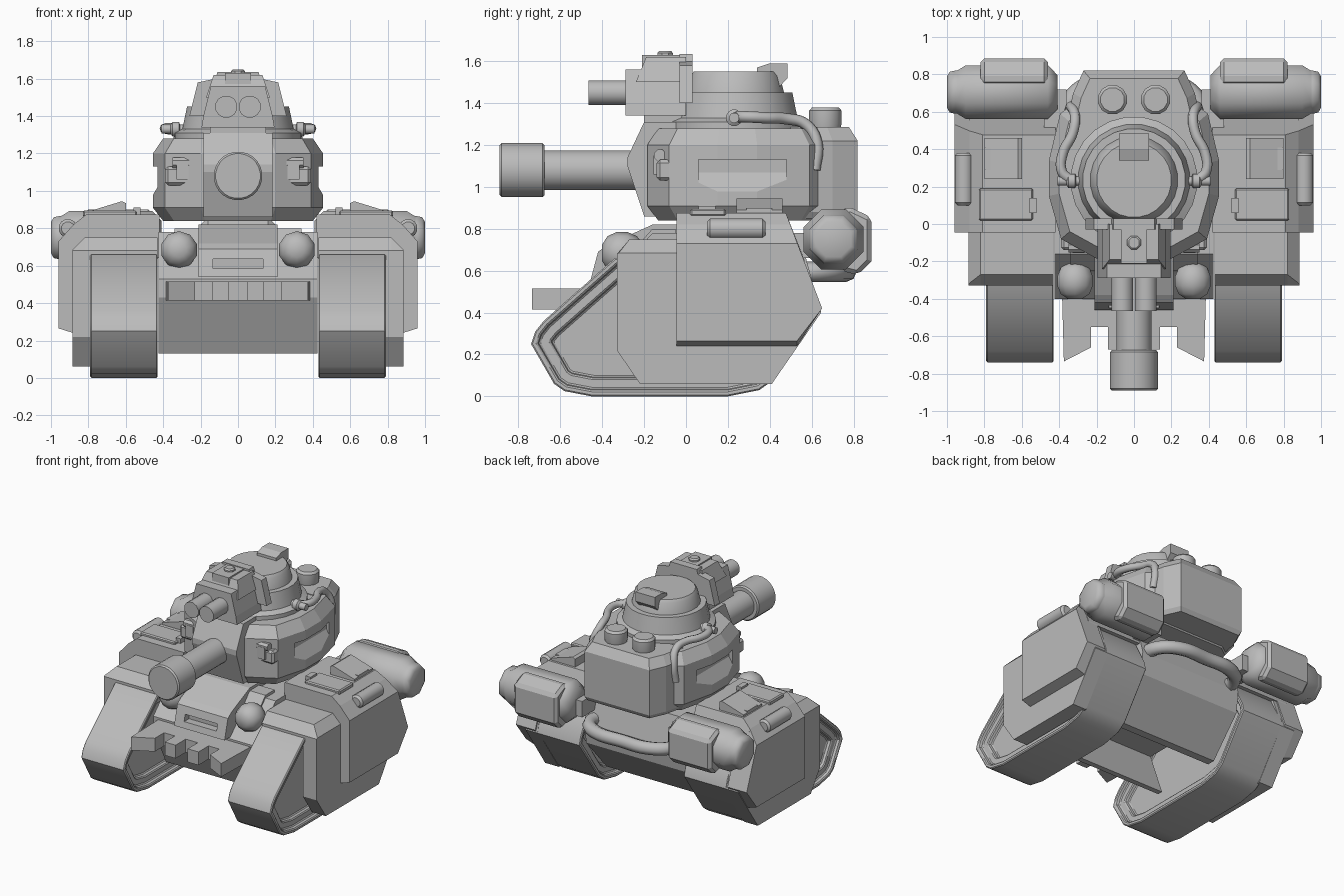
import bpy, bmesh, math

if "Cube" in bpy.data.objects:
    bpy.data.objects.remove(bpy.data.objects["Cube"])

grey = bpy.data.materials.new("plain grey")
grey.diffuse_color = (0.5, 0.5, 0.5, 1)
grey.use_nodes = True
grey.node_tree.nodes["Principled BSDF"].inputs["Base Color"].default_value = grey.diffuse_color


def put(axis, u, v, t):
    return {'x': (t, u, v), 'y': (u, t, v), 'z': (u, v, t)}[axis]


def finish(ob, mirror=False, bevel=0):
    ob.data.materials.append(grey)
    if mirror:
        ob.modifiers.new("mirror", 'MIRROR')
    if bevel:
        m = ob.modifiers.new("bevel", 'BEVEL')
        m.width, m.segments, m.limit_method = bevel, 1, 'ANGLE'
        m.angle_limit = math.radians(50)
    return ob


def loft(name, sections, mirror=False, bevel=0, insets=(), angle=0):
    """Skin a list of closed sections and cap both ends; angle 0 gives flat faces."""
    bm = bmesh.new()
    rings = [[bm.verts.new(p) for p in s] for s in sections]
    n = len(rings[0])
    for a, b in zip(rings, rings[1:]):
        for i in range(n):
            j = (i + 1) % n
            bm.faces.new((a[i], a[j], b[j], b[i]))
    caps = [bm.faces.new(rings[0]), bm.faces.new(rings[-1])]
    bmesh.ops.recalc_face_normals(bm, faces=bm.faces)
    for width, depth in insets:
        bmesh.ops.inset_individual(bm, faces=caps, thickness=width, depth=-depth, use_even_offset=True)
    me = bpy.data.meshes.new(name)
    bm.to_mesh(me)
    bm.free()
    if angle:
        me.shade_smooth()
        me.set_sharp_from_angle(angle=math.radians(angle))
    ob = bpy.data.objects.new(name, me)
    bpy.context.collection.objects.link(ob)
    return finish(ob, mirror, bevel)


def prism(name, pts, lo, hi, axis, **kw):
    return loft(name, [[put(axis, u, v, t) for u, v in pts] for t in (lo, hi)], **kw)


def box(name, x, y, z, **kw):
    return prism(name, [(x[0], y[0]), (x[1], y[0]), (x[1], y[1]), (x[0], y[1])], z[0], z[1], 'z', **kw)


def lathe(name, profile, center, axis, n=24, angle=35, **kw):
    """Profile is (radius, distance along axis); center is the other two coordinates."""
    ang = [(i + 0.5) * 2 * math.pi / n for i in range(n)]
    return loft(name, [[put(axis, center[0] + r * math.cos(a), center[1] + r * math.sin(a), t)
                        for a in ang] for r, t in profile], angle=angle, **kw)


def both(half):
    """Mirror a half outline across the first coordinate."""
    return half + [(-u, v) for u, v in reversed(half)]


def pipe(name, pts, r, mirror=False):
    cu = bpy.data.curves.new(name, 'CURVE')
    cu.dimensions = '3D'
    cu.bevel_depth, cu.bevel_resolution, cu.resolution_u = r, 2, 5
    cu.use_fill_caps = True
    sp = cu.splines.new('BEZIER')
    sp.bezier_points.add(len(pts) - 1)
    for bp, p in zip(sp.bezier_points, pts):
        bp.co = p
        bp.handle_left_type = bp.handle_right_type = 'AUTO'
    ob = bpy.data.objects.new(name, cu)
    bpy.context.collection.objects.link(ob)
    return finish(ob, mirror)


# Tracks with recessed sides
track = [(-.74, .25), (-.72, .31), (-.68, .36), (-.34, .66), (.45, .70), (.52, .67), (.63, .46),
         (.645, .40), (.42, .08), (.35, .03), (.2, 0), (-.45, 0), (-.58, .025), (-.63, .06)]
prism("track", track, .43, .79, 'x', mirror=True, bevel=.014,
      insets=((.028, 0), (.008, .03), (.05, 0), (.008, .03)), angle=40)


# Side armour with sloped upper edge, and front fender step
def armour(x, top, front):
    return [(x, y, z) for y, z in ((-.33, min(top, .68)), (-.33, .22), (-.22, .06), (.41, .06), (.645, .40),
                                   (.55, .66), (.48, top), (front, top))]


loft("side_armour", [armour(.77, .75, -.27), armour(.82, .75, -.27), armour(.885, .685, -.32)], mirror=True)
prism("front_fender", [(-.33, .65), (-.33, .68), (-.27, .75), (0, .75), (0, .65)],
      .43, .80, 'x', mirror=True)


# Main fender and outer skirt
def side(x, top, low):
    back = lambda z: .65 - (z - .42) * .38
    pts = [(-.045, low), (back(low) if low > .42 else .53, low),
           (back(max(low, .42)), max(low + .01, .42)), (back(top), top), (-.045, top)]
    return [(x, y, z) for y, z in pts]


loft("fender", [side(.42, .875, .64), side(.81, .875, .64), side(.88, .82, .64)], mirror=True)
loft("outer_skirt", [side(.80, .80, .24), side(.88, .82, .24), side(.96, .73, .265)], mirror=True)
lathe("fender_grip", [(.035, .10), (.05, .115), (.05, .365), (.035, .38)], (.91, .80), 'y', 12, mirror=True)

# Fender hatches
prism("raised_hatch", [(.60, .87), (.60, .935), (.62, .945), (.80, .89), (.80, .87)],
      .24, .46, 'y', mirror=True)
box("raised_hatch_tab", (.62, .80), (.29, .41), (.87, .90), mirror=True)
box("flat_hatch", (.54, .83), (.02, .19), (.86, .895), mirror=True, bevel=.008)
box("hatch_latch", (.52, .56), (.06, .14), (.86, .91), mirror=True)

# Hull shell, open underneath
prism("hull", [(-.40, .43), (-.25, .13), (-.21, .13), (-.33, .46), (.44, .46), (.28, .13), (.34, .13),
               (.58, .40), (.60, .56), (.54, .78), (-.16, .78), (-.27, .66), (-.40, .53)],
      -.425, .425, 'x')
box("turret_ring", (-.2, .2), (.05, .45), (.77, .86), bevel=.04)

# Nose block with slot, headlights, shoulders
nose = prism("nose_block", [(-.46, .54), (-.42, .69), (-.38, .72), (-.16, .82), (.1, .82), (.1, .54)],
             -.21, .21, 'x')
slot = box("slot_cutter", (-.135, .135), (-.6, -.39), (.585, .635))
lathe("headlight", [(.04, -.40), (.08, -.375), (.10, -.33), (.10, -.28), (.08, -.235), (.05, -.21)],
      (.315, .685), 'y', 10, mirror=True, angle=50)
prism("front_shoulder", [(-.27, .60), (-.25, .70), (-.16, .80), (-.05, .80), (-.05, .60)],
      .21, .34, 'x', mirror=True)

# Toothed bumper
prism("bumper", both([(.05, -.55), (.05, -.67), (.14, -.67), (.14, -.55), (.23, -.55), (.23, -.66),
                      (.375, -.735), (.385, -.36)]), .415, .515, 'z')

# Rear tanks, armour and bumper pipe
lathe("rear_tank", [(.10, .41), (.155, .46), (.155, .90), (.125, .945), (.125, .955), (.118, .985), (.09, 1)],
      (.705, .75), 'x', 8, mirror=True, angle=50)
prism("tank_armour", [(.74, .90), (.79, .90), (.885, .855), (.885, .645), (.82, .58), (.74, .60)],
      .46, .82, 'x', mirror=True, bevel=.02)
pipe("rear_pipe", [(-.36, .5, .595), (-.34, .66, .595), (-.22, .75, .595), (0, .76, .595), (.22, .75, .595),
                   (.34, .66, .595), (.36, .5, .595)], .048)
box("tank_bracket", (.36, .48), (.5, .72), (.66, .78), mirror=True)

# Turret drum and rear bustle
plan = both([(.20, -.185), (.39, -.08), (.455, .15), (.455, .34), (.395, .59), (.30, .66)])
rear = both([(.37, .50), (.325, .70), (.27, .82)])


def level(pts, s, z, cy):
    return [(x * s, cy + (y - cy) * s, z) for x, y in pts]


turret = loft("turret", [level(plan, s, z, .25) for s, z in
                         ((.88, .84), (1, .91), (1, 1.20), (.88, 1.28))])
loft("turret_bustle", [level(rear, s, z, .5) for s, z in
                       ((.95, .85), (1, .88), (1, 1.22), (.87, 1.285))])

# Wedge recesses in the turret sides
recess = prism("recess_cutter", [(.6, 1.13), (.40, 1.13), (.40, 1.07), (.457, .975), (.6, .975)],
               .06, .48, 'y', mirror=True)
for body, cutter in ((turret, recess), (nose, slot)):
    m = body.modifiers.new("cut", 'BOOLEAN')
    m.object, m.operation = cutter, 'DIFFERENCE'
    cutter.hide_render = True
    cutter.hide_viewport = True

# Cupola and periscope
lathe("cupola", [(.34, 1.26), (.34, 1.31), (.30, 1.33), (.275, 1.45), (.235, 1.45), (.215, 1.53), (.20, 1.55)],
      (0, .235), 'z', 24)
prism("periscope", [(.34, 1.54), (.34, 1.57), (.40, 1.59), (.485, 1.59), (.485, 1.52), (.42, 1.45)],
      -.08, .08, 'x')

# Vent caps
lathe("vent_cap", [(.07, 1.26), (.08, 1.30), (.08, 1.365), (.065, 1.38)], (.115, .665), 'z', 12, mirror=True)

# Side hoses with end fittings
lathe("hose_fitting", [(.025, .25), (.025, .31), (.04, .315), (.04, .35), (.025, .36), (.025, .41)],
      (.23, 1.33), 'x', 12, mirror=True)
pipe("hose", [(.34, .235, 1.335), (.385, .28, 1.335), (.38, .38, 1.33), (.33, .48, 1.325),
              (.315, .57, 1.30), (.335, .625, 1.21), (.345, .615, 1.08)], .027, mirror=True)

# Main gun and mantlet
prism("mantlet", [(-.20, .86), (-.28, 1.10), (-.28, 1.14), (-.20, 1.31), (.0, 1.31), (.0, .86)],
      -.185, .185, 'x')
lathe("gun_barrel", [(.095, -.70), (.095, -.2)], (0, 1.08), 'y', 24)
lathe("muzzle", [(.12, -.89), (.13, -.88), (.13, -.685), (.12, -.675)], (0, 1.08), 'y', 24)

# Turret face brackets with rolled tops
box("bracket_plate", (.23, .39), (-.14, 0), (1.03, 1.13), mirror=True, bevel=.015)
lathe("bracket_roll", [(.03, .245), (.03, .35)], (-.125, 1.15), 'x', 8, mirror=True)
box("bracket_arm", (.265, .33), (-.155, -.08), (1.06, 1.15), mirror=True)

# Twin gun housing
loft("gun_housing", [[(x * s, y, z) for x, y in ((-1, -.29), (1, -.29), (1, .0), (-1, .0))]
                     for s, z in ((.195, 1.34), (.185, 1.40), (.145, 1.56))])
loft("housing_top", [[(-.17, -.24, 1.5), (.17, -.24, 1.5), (.17, 0, 1.5), (-.17, 0, 1.5)],
                     [(-.13, -.19, 1.62), (.13, -.19, 1.62), (.13, 0, 1.62), (-.13, 0, 1.62)]])
prism("housing_back_plate", both([(.26, 1.40), (.215, 1.58), (.12, 1.60), (.11, 1.635)]), -.03, .03, 'y')
box("housing_neck", (-.15, .15), (-.2, .1), (1.25, 1.42))
box("sight", (-.07, .07), (-.21, -.02), (1.57, 1.63))
lathe("sight_knob", [(.04, 1.62), (.04, 1.64), (.03, 1.65)], (0, -.10), 'z', 8)
lathe("twin_barrel", [(.06, -.465), (.06, -.25)], (.063, 1.45), 'y', 12, mirror=True)
